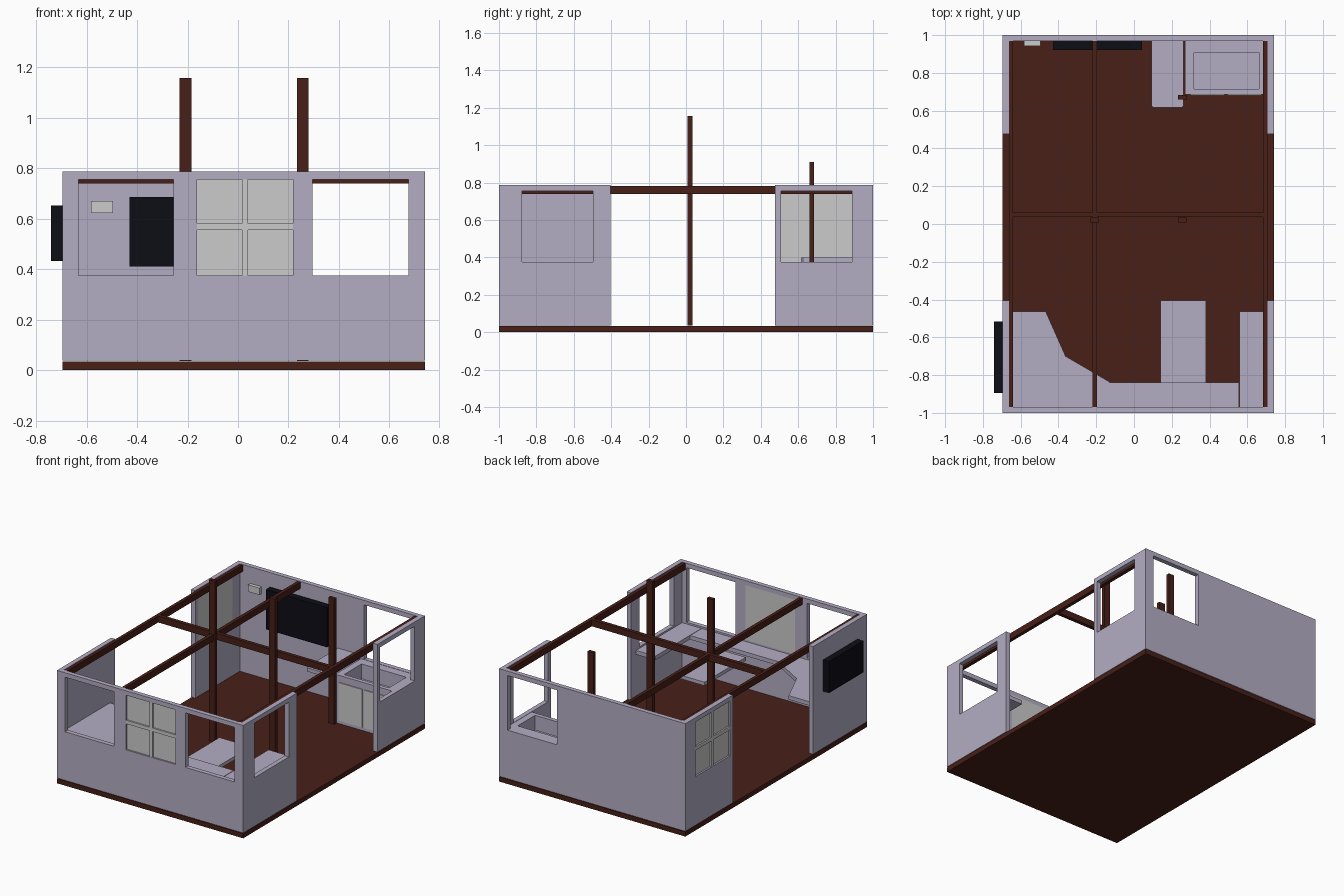
import bpy, bmesh

if "Cube" in bpy.data.objects:
    bpy.data.objects.remove(bpy.data.objects["Cube"])


def material(name, rgb):
    m = bpy.data.materials.new(name)
    m.diffuse_color = (*rgb, 1)
    m.use_nodes = True
    m.node_tree.nodes["Principled BSDF"].inputs["Base Color"].default_value = m.diffuse_color
    return m


WALL = material("lavender_paint", (0.45, 0.42, 0.55))
WOOD = material("dark_wood", (0.065, 0.014, 0.009))
BLACK = material("black", (0.004, 0.004, 0.008))


def prism(name, pts, z0, z1, mat=None):
    """Vertical prism from a counter-clockwise outline."""
    bm = bmesh.new()
    face = bm.faces.new([bm.verts.new((x, y, z0)) for x, y in pts])
    ext = bmesh.ops.extrude_face_region(bm, geom=[face])
    for v in ext["geom"]:
        if isinstance(v, bmesh.types.BMVert):
            v.co.z = z1
    bmesh.ops.recalc_face_normals(bm, faces=bm.faces)
    me = bpy.data.meshes.new(name)
    bm.to_mesh(me)
    bm.free()
    ob = bpy.data.objects.new(name, me)
    bpy.context.collection.objects.link(ob)
    if mat:
        me.materials.append(mat)
    return ob


def box(name, x, y, z, mat=None):
    return prism(name, [(x[0], y[0]), (x[1], y[0]), (x[1], y[1]), (x[0], y[1])], z[0], z[1], mat)


def cut(ob, boxes):
    """Subtract boxes from an object, leaving no cutters behind."""
    for b in boxes:
        cutter = box("cutter", *b)
        cutter.hide_render = True
        mod = ob.modifiers.new("cut", "BOOLEAN")
        mod.operation, mod.solver, mod.object = "DIFFERENCE", "EXACT", cutter
        bpy.context.view_layer.update()
        me = bpy.data.meshes.new_from_object(ob.evaluated_get(bpy.context.evaluated_depsgraph_get()))
        ob.modifiers.clear()
        ob.data = me
        bpy.data.objects.remove(cutter)


# Main dimensions
X0, X1, T = -0.695, 0.74, 0.032
IX0, IX1, IY = X0 + T, X1 - T, 1 - T
TOP = 0.786
WZ = (0.375, 0.755)

# Floor
box("floor", (X0, X1), (-1, 1), (0, 0.033), WOOD)

# Wall shell with side doorways and window openings
walls = box("walls", (X0, X1), (-1, 1), (0.037, TOP), WALL)
cut(walls, [
    ((IX0, IX1), (-IY, IY), (-0.1, 1)),
    ((-1, 1), (-0.405, 0.477), (-0.1, 1)),
    ((-0.632, -0.255), (-1.1, -0.9), WZ),
    ((-0.163, 0.218), (-1.1, -0.9), WZ),
    ((0.295, 0.675), (-1.1, -0.9), WZ),
    ((0.295, 0.675), (0.9, 1.1), WZ),
    ((0.6, 0.9), (-0.877, -0.497), WZ),
    ((0.6, 0.9), (0.507, 0.888), WZ),
    ((-0.8, -0.6), (0.507, 0.888), WZ),
])

# Closed windows: pane plus raised glazing bars on the outside
box("front_pane", (-0.163, 0.218), (-0.988, -IY), WZ)
box("front_bar_upright", (0.015, 0.04), (-0.998, -0.988), WZ)
for i, xs in enumerate([(-0.163, 0.015), (0.04, 0.218)]):
    box(f"front_bar_cross_{i}", xs, (-0.998, -0.988), (0.555, 0.58))
box("side_pane", (X0 + 0.012, IX0), (0.507, 0.888), WZ)
box("side_bar_upright", (X0 + 0.002, X0 + 0.012), (0.685, 0.71), WZ)
for i, ys in enumerate([(0.507, 0.685), (0.71, 0.888)]):
    box(f"side_bar_cross_{i}", (X0 + 0.002, X0 + 0.012), ys, (0.555, 0.58))

# Ceiling beams
BZ = (0.738, 0.783)
for name, xs in [("left", (IX0, -0.641)), ("middle", (-0.22, -0.196)), ("right", (0.683, IX1))]:
    box(f"{name}_beam", xs, (-IY, IY), BZ, WOOD)
box("cross_beam", (-0.641, 0.683), (0.037, 0.062), BZ, WOOD)

# Posts
box("left_post", (-0.231, -0.185), (0.009, 0.035), (0.036, 1.157), WOOD)
box("right_post", (0.234, 0.279), (0.009, 0.035), (0.036, 1.157), WOOD)
box("kitchen_post", (0.234, 0.279), (0.66, 0.684), (0.036, 0.91), WOOD)

# Screens and the small wall unit
box("wall_screen", (-0.43, 0.042), (0.92, IY), (0.41, 0.686), BLACK)
box("outside_screen", (-0.74, X0), (-0.895, -0.517), (0.432, 0.652), BLACK)
box("wall_unit", (-0.582, -0.496), (0.943, IY), (0.622, 0.67))

# Front worktops
WT = (0.335, 0.363)
prism("corner_worktop", [(IX0, -IY), (-0.131, -IY), (-0.131, -0.835), (-0.362, -0.7),
                         (-0.468, -0.462), (IX0, -0.462)], *WT, WALL)
box("front_worktop", (-0.129, 0.556), (-IY, -0.84), WT, WALL)
box("side_worktop", (0.559, IX1), (-IY, -0.462), WT, WALL)
box("table", (0.141, 0.38), (-0.86, -0.405), (0.29, 0.315), WALL)

# Kitchen counter with sink basin and two doors
counter = box("sink_counter", (0.269, IX1), (0.686, IY), (0.037, 0.373), WALL)
cut(counter, [((0.317, 0.662), (0.715, 0.907), (0.27, 0.5))])
for i, x in enumerate((0.3, 0.495)):
    box(f"cabinet_door_{i}", (x, x + 0.18), (0.68, 0.687), (0.06, 0.325))

# Breakfast bar top with clipped corners
prism("bar_top", [(0.092, 0.626), (0.102, 0.616), (0.253, 0.616), (0.263, 0.626),
                  (0.263, IY), (0.092, IY)], 0.374, 0.4, WALL)
